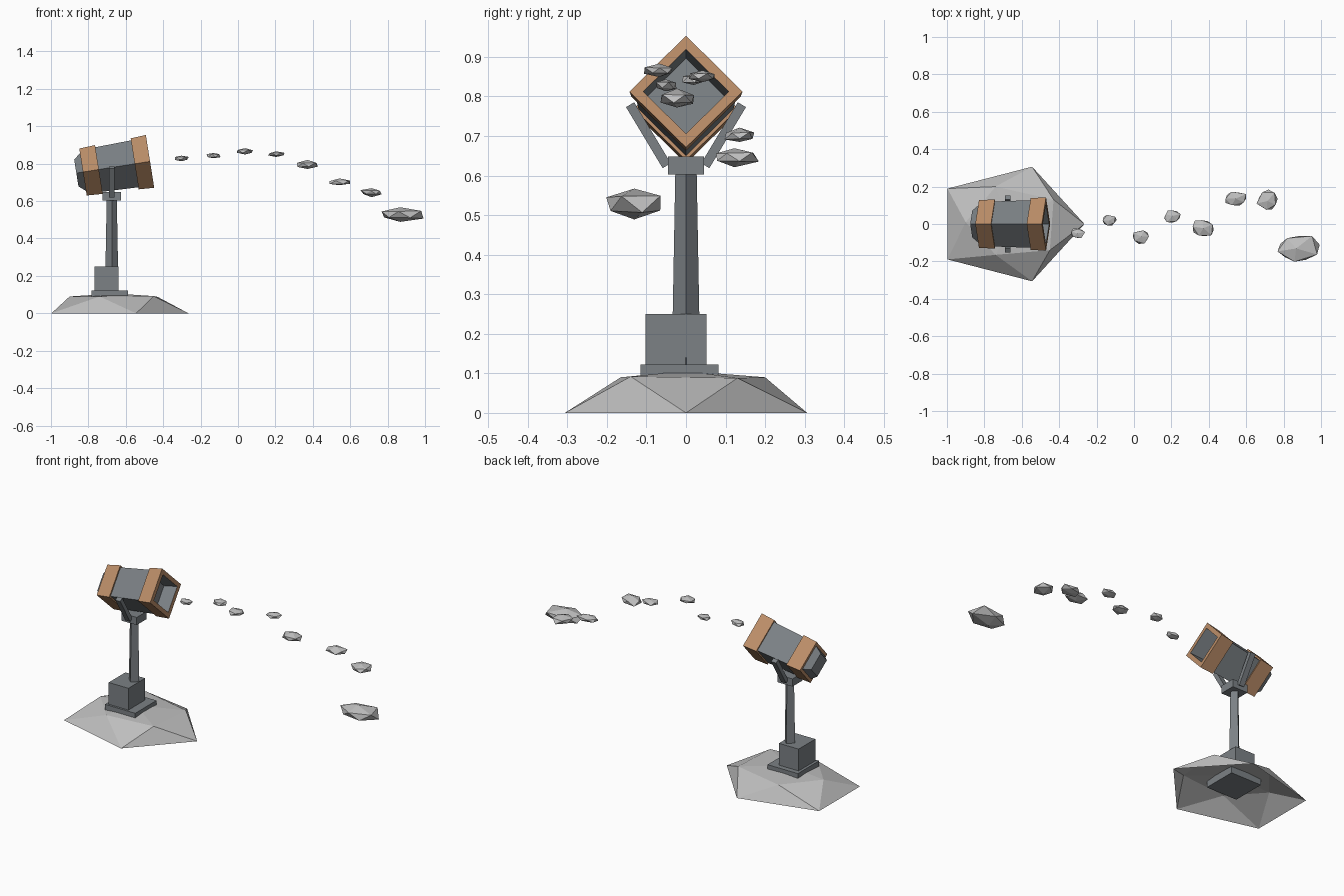
import bpy, bmesh, math, random
from mathutils import Matrix, Vector

random.seed(4)
cube = bpy.data.objects.get("Cube")
if cube:
    bpy.data.objects.remove(cube, do_unlink=True)


def material(name, color):
    m = bpy.data.materials.new(name)
    m.diffuse_color = (*color, 1)
    m.use_nodes = True
    m.node_tree.nodes["Principled BSDF"].inputs["Base Color"].default_value = (*color, 1)
    return m


METAL = material("grey metal", (0.20, 0.22, 0.235))
COPPER = material("copper brown", (0.50, 0.27, 0.14))
SNOW = material("snow", (0.52, 0.52, 0.52))


def finish(name, bm, mats, matrix=Matrix()):
    bmesh.ops.recalc_face_normals(bm, faces=bm.faces)
    mesh = bpy.data.meshes.new(name)
    bm.to_mesh(mesh)
    bm.free()
    for m in mats:
        mesh.materials.append(m)
    obj = bpy.data.objects.new(name, mesh)
    obj.matrix_world = matrix
    bpy.context.collection.objects.link(obj)
    return obj


def box(name, low, high):
    bm = bmesh.new()
    bmesh.ops.create_cube(bm, size=1)
    low, high = Vector(low), Vector(high)
    bmesh.ops.transform(bm, verts=bm.verts, matrix=Matrix.Translation((low + high) / 2)
                        @ Matrix.Diagonal((*(high - low), 1)))
    return finish(name, bm, [METAL])


def diamond_stack(name, profile, mats, matrix, slots=None):
    """Square rings with corners up and sideways, strung along local x and capped."""
    bm = bmesh.new()
    rings = [[bm.verts.new((s, r * math.cos(a * math.pi / 2), r * math.sin(a * math.pi / 2)))
              for a in range(4)] for s, r in profile]
    slots = slots or [0] * (len(rings) + 1)
    bm.faces.new(rings[0]).material_index = slots[0]
    for k, (p, q) in enumerate(zip(rings, rings[1:])):
        for i in range(4):
            j = (i + 1) % 4
            bm.faces.new((p[i], p[j], q[j], q[i])).material_index = slots[k + 1]
    bm.faces.new(rings[-1]).material_index = slots[-1]
    return finish(name, bm, mats, matrix)


PX = -0.675  # pole position

# Stand
box("base_plinth", (-0.784, -0.115, 0.06), (-0.587, 0.082, 0.122))
box("control_box", (-0.768, -0.103, 0.12), (-0.64, 0.052, 0.25))
upright = Matrix.Translation((PX, 0, 0)) @ Matrix.Rotation(-math.pi / 2, 4, 'Y')
diamond_stack("pole", [(0.12, 0.036), (0.61, 0.027)], [METAL], upright)
box("pole_head", (PX - 0.049, -0.046, 0.603), (PX + 0.049, 0.046, 0.648))

# Fork struts holding the barrel
for side, label in ((1, "back"), (-1, "front")):
    strut = box("fork_strut_" + label, (-0.016, -0.012, -0.09), (0.016, 0.012, 0.09))
    strut.matrix_world = (Matrix.Translation((PX, side * 0.095, 0.702))
                          @ Matrix.Rotation(-side * math.radians(31), 4, 'X'))

# Barrel, tilted upwards towards +x
tilt = Matrix.Translation((-0.655, 0, 0.783)) @ Matrix.Rotation(math.radians(-9), 4, 'Y')
diamond_stack("barrel_body", [(-0.13, 0.119), (0.104, 0.127)], [METAL], tilt)
diamond_stack("rear_band", [(-0.176, 0.127), (-0.09, 0.132)], [COPPER], tilt)
diamond_stack("rear_cap", [(-0.212, 0.072), (-0.17, 0.108)], [METAL], tilt)
diamond_stack("muzzle_band", [(0.104, 0.138), (0.187, 0.143), (0.187, 0.108), (0.107, 0.098)],
              [COPPER, METAL], tilt, [0, 0, 0, 1, 1])

# Snow mound: two staggered pentagons and a low peak
bm = bmesh.new()
lower = [bm.verts.new((-0.67 + 0.405 * math.cos(a), 0.322 * math.sin(a), 0))
         for a in (i * math.tau / 5 for i in range(5))]
upper = [bm.verts.new((x, y, z)) for x, y, z in (
    (-0.43, 0.13, 0.088), (-0.74, 0.20, 0.09), (-0.9, 0.01, 0.09),
    (-0.74, -0.165, 0.09), (-0.45, -0.14, 0.092))]
peak = bm.verts.new((-0.66, 0, 0.106))
for i in range(5):
    j = (i + 1) % 5
    bm.faces.new((lower[i], lower[j], upper[i]))
    bm.faces.new((lower[j], upper[j], upper[i]))
    bm.faces.new((upper[i], upper[j], peak))
finish("snow_mound", bm, [SNOW])


def snow_clump(name, center, size):
    bm = bmesh.new()
    bmesh.ops.create_icosphere(bm, subdivisions=1, radius=1)
    spin = Matrix.Rotation(random.uniform(0, math.tau), 3, 'Z')
    for v in bm.verts:
        v.co = spin @ v.co * random.uniform(0.8, 1.15)
    # Fit the clump to its size
    for k in range(3):
        values = [v.co[k] for v in bm.verts]
        mid, span = (max(values) + min(values)) / 2, max(values) - min(values)
        for v in bm.verts:
            v.co[k] = (v.co[k] - mid) / span * size[k]
    finish(name, bm, [SNOW], Matrix.Translation(center))


# Clumps flying out along an arc
clumps = [
    ((-0.30, -0.05, 0.828), (0.075, 0.052, 0.030)),
    ((-0.13, 0.02, 0.843), (0.075, 0.058, 0.028)),
    ((0.037, -0.07, 0.866), (0.085, 0.072, 0.034)),
    ((0.205, 0.04, 0.851), (0.088, 0.065, 0.030)),
    ((0.37, -0.022, 0.796), (0.112, 0.085, 0.048)),
    ((0.545, 0.135, 0.703), (0.110, 0.075, 0.036)),
    ((0.712, 0.13, 0.645), (0.113, 0.108, 0.048)),
    ((0.88, -0.133, 0.528), (0.225, 0.137, 0.078)),
]
for n, (center, size) in enumerate(clumps, 1):
    snow_clump(f"snow_clump_{n}", center, size)
